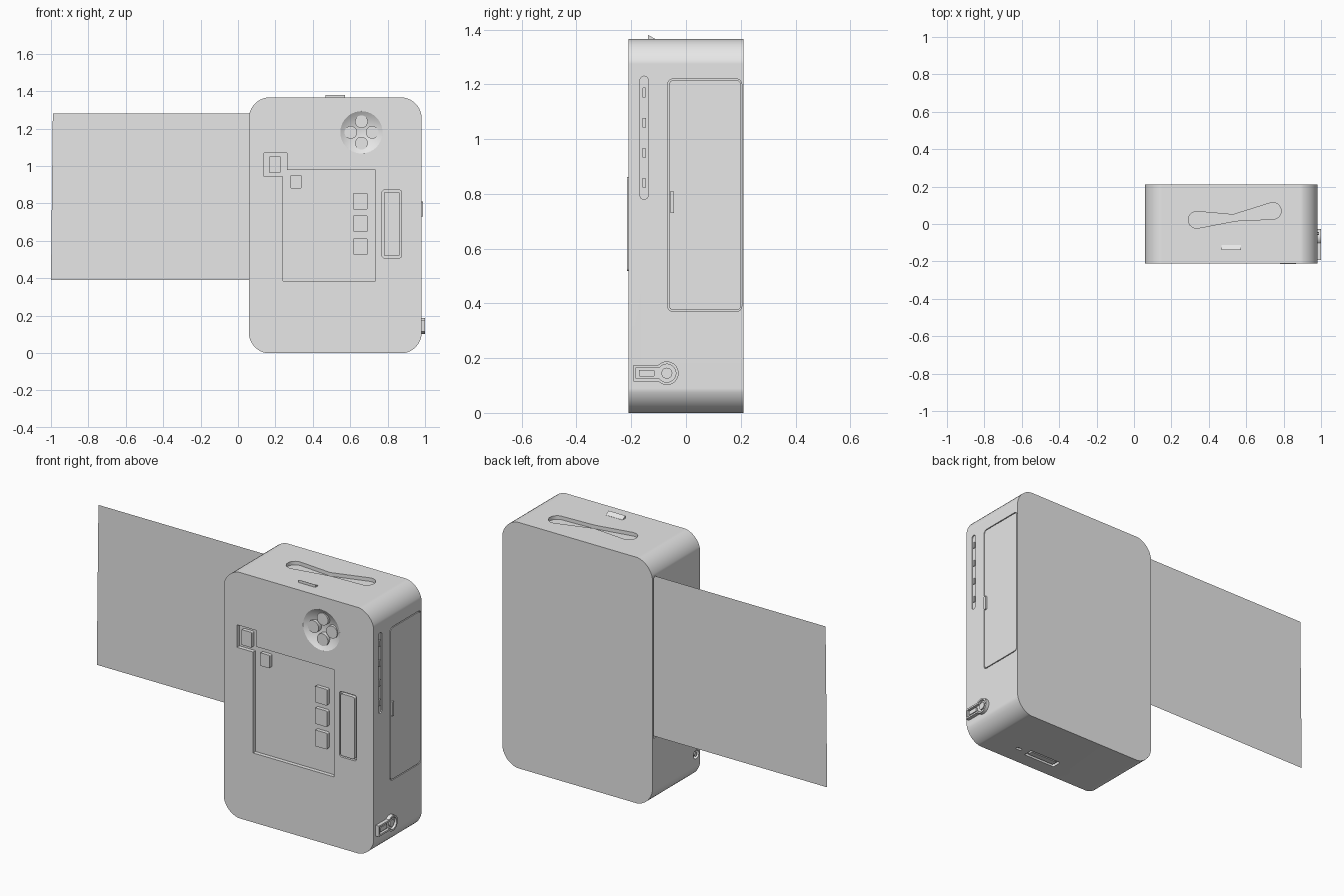
import bpy, bmesh, math
from mathutils import Vector

cube = bpy.data.objects.get("Cube")
if cube:
    bpy.data.objects.remove(cube, do_unlink=True)

GREY = (0.8, 0.8, 0.8, 1.0)
mat = bpy.data.materials.new("light_grey")
mat.use_nodes = True
mat.diffuse_color = GREY
for node in mat.node_tree.nodes:
    if node.type == 'BSDF_PRINCIPLED':
        node.inputs["Base Color"].default_value = GREY

X0, X1, Y0, Y1, TOP = 0.06, 0.98, -0.21, 0.21, 1.365


# ---------- outlines ----------
def rrect(a0, a1, b0, b1, r=0.01, n=4, flat=0.0):
    """Rounded rectangle; flat pulls each corner arc towards its chord."""
    pts = []
    for ca, cb, start in ((a1 - r, b1 - r, 0), (a0 + r, b1 - r, 90),
                          (a0 + r, b0 + r, 180), (a1 - r, b0 + r, 270)):
        arc = [Vector((ca + r * math.cos(math.radians(start + 90 * i / n)),
                       cb + r * math.sin(math.radians(start + 90 * i / n)))) for i in range(n + 1)]
        pts += [p.lerp(arc[0].lerp(arc[-1], i / n), flat) for i, p in enumerate(arc)]
    return pts


def circle(a, b, r, n=28, start=0, sweep=360):
    count = n if sweep == 360 else n + 1
    return [(a + r * math.cos(math.radians(start + sweep * i / n)),
             b + r * math.sin(math.radians(start + sweep * i / n))) for i in range(count)]


def keyhole(grow):
    r, half = 0.043 + grow, 0.03 + grow
    ang = 180 - math.degrees(math.asin(half / r))
    end = -0.192 - grow
    return circle(-0.07, 0.145, r, 24, -ang, 2 * ang) + [(end, 0.145 + half), (end, 0.145 - half)]


# ---------- solids ----------
def finish(name, bm):
    mesh = bpy.data.meshes.new(name)
    bmesh.ops.recalc_face_normals(bm, faces=bm.faces)
    bm.to_mesh(mesh)
    bm.free()
    mesh.materials.append(mat)
    ob = bpy.data.objects.new(name, mesh)
    bpy.context.collection.objects.link(ob)
    return ob


def prism(name, outline, axis, start, end, taper=0.0):
    """Extrude a 2D outline along an axis; taper slopes the walls inwards at the end."""
    place = {'x': lambda a, b, c: (c, a, b), 'y': lambda a, b, c: (a, c, b),
             'z': lambda a, b, c: (a, b, c)}[axis]
    bm = bmesh.new()
    base = bm.faces.new([bm.verts.new(place(p[0], p[1], start)) for p in outline])
    moved = bmesh.ops.extrude_face_region(bm, geom=[base], use_keep_orig=True)['geom']
    cap = [g for g in moved if isinstance(g, bmesh.types.BMFace)][0]
    k = 'xyz'.index(axis)
    for v in cap.verts:
        v.co[k] = end
    bmesh.ops.recalc_face_normals(bm, faces=bm.faces)
    if taper:
        step = taper if end > start else -taper
        rim = list(cap.verts)
        bmesh.ops.inset_region(bm, faces=[cap], thickness=taper)
        for v in rim:
            if v not in cap.verts[:]:
                v.co[k] = end - step
    return finish(name, bm)


def activate(ob):
    bpy.ops.object.select_all(action='DESELECT')
    ob.select_set(True)
    bpy.context.view_layer.objects.active = ob


def cut(target, cutter):
    mod = target.modifiers.new("cut", 'BOOLEAN')
    mod.operation, mod.solver, mod.object = 'DIFFERENCE', 'EXACT', cutter
    activate(target)
    bpy.ops.object.modifier_apply(modifier=mod.name)
    bpy.data.objects.remove(cutter, do_unlink=True)


parts = []


def part(*args, **kw):
    parts.append(prism(*args, **kw))
    return parts[-1]


# ---------- body ----------
body = part("body", rrect(X0, X1, 0, TOP, 0.09, 8, 0.25), 'y', Y0, Y1)

# sunken screen with its corner button bay
screen = [(0.24, 0.385), (0.735, 0.385), (0.735, 0.98), (0.262, 0.98),
          (0.262, 1.07), (0.14, 1.07), (0.14, 0.945), (0.24, 0.945)]
cut(body, prism("screen_cutter", screen, 'y', Y0 - 0.01, Y0 + 0.022, taper=0.01))

# round dish behind the control pad
bm = bmesh.new()
bmesh.ops.create_uvsphere(bm, u_segments=64, v_segments=48, radius=0.2)
bmesh.ops.translate(bm, verts=bm.verts, vec=(0.66, Y0 - 0.165, 1.18))
cut(body, finish("dish_cutter", bm))

# front bar recess
cut(body, prism("bar_cutter", rrect(0.77, 0.875, 0.508, 0.872, 0.014), 'y', Y0 - 0.01, Y0 + 0.015))

# bow-tie recess in the top
bow = (circle(0.335, 0.022, 0.045, 10, 85, 190) + [(0.52, 0.012), (0.56, 0.018)]
       + circle(0.742, 0.07, 0.045, 10, -80, 180) + [(0.53, 0.05)])
cut(body, prism("bow_cutter", bow, 'z', TOP + 0.01, TOP - 0.02, taper=0.006))

# side door seam, side slot, sheet slit, strap hole, bottom sockets
cut(body, prism("door_cutter", rrect(-0.067, 0.204, 0.37, 1.22, 0.02), 'x', X1 + 0.01, X1 - 0.006))
cut(body, prism("slot_cutter", rrect(-0.168, -0.138, 0.78, 1.23, 0.0145), 'x', X1 + 0.01, X1 - 0.006))
cut(body, prism("slit_cutter", rrect(0.18, 0.2, 0.38, 1.272, 0.004), 'x', X0 - 0.01, X0 + 0.02))
cut(body, prism("strap_cutter", circle(-0.175, 0.15, 0.024), 'x', X0 - 0.01, X0 + 0.02))
cut(body, prism("socket_cutter", rrect(0.45, 0.65, -0.128, -0.072, 0.008), 'z', -0.01, 0.015))
cut(body, prism("pin_cutter", rrect(0.695, 0.73, -0.109, -0.091, 0.008), 'z', -0.01, 0.012))

# ---------- front controls ----------
buttons = {"corner": (0.165, 0.23, 0.965, 1.05), "menu": (0.28, 0.34, 0.88, 0.952),
           "upper": (0.617, 0.692, 0.767, 0.857), "middle": (0.617, 0.692, 0.648, 0.737),
           "lower": (0.617, 0.692, 0.524, 0.614)}
for label, box in buttons.items():
    part(label + "_button", rrect(*box, 0.006), 'y', Y0 + 0.03, Y0 + 0.002, taper=0.003)

for label, dx, dz in (("up", 0, 0.057), ("down", 0, -0.058), ("left", 0.057, 0), ("right", -0.057, 0)):
    part("pad_button_" + label, circle(0.66 + dx, 1.18 + dz, 0.034), 'y',
         Y0 + 0.05, Y0 + 0.008, taper=0.003)

part("front_bar", rrect(0.78, 0.865, 0.518, 0.862, 0.01), 'y', Y0 + 0.02, Y0 - 0.005, taper=0.003)

# ---------- top catch: a small wedge ----------
part("top_catch", [(-0.138, TOP - 0.01), (-0.112, TOP - 0.01), (-0.112, TOP + 0.001),
                   (-0.138, TOP + 0.015)], 'x', 0.468, 0.572)

# ---------- right-hand side fittings ----------
part("side_door", rrect(-0.062, 0.2, 0.375, 1.215, 0.016), 'x', X1 - 0.01, X1)
part("door_tab", rrect(-0.058, -0.044, 0.73, 0.81, 0.003), 'x', X1 - 0.005, X1 + 0.01)
for i, z in enumerate((0.84, 0.95, 1.06, 1.17)):
    part("slot_key_%d" % (i + 1), rrect(-0.16, -0.146, z - 0.018, z + 0.018, 0.004), 'x', X1 - 0.01, X1)

cover = part("port_cover", keyhole(0.0), 'x', X1 - 0.005, 1.0)
cut(cover, prism("port_cutter", keyhole(-0.01), 'x', 1.01, X1 + 0.006))
part("port_plug", rrect(-0.172, -0.115, 0.133, 0.157, 0.004), 'x', X1, 0.995)
part("port_stud", circle(-0.07, 0.145, 0.02), 'x', X1, 0.995)

# ---------- strap pin and bottom connector ----------
part("strap_pin", circle(-0.175, 0.15, 0.011, 16), 'x', X0 + 0.025, X0 + 0.002)
part("bottom_connector", rrect(0.465, 0.635, -0.116, -0.084, 0.004), 'z', 0.02, 0.003)

# ---------- flat sheet coming out of the side ----------
bm = bmesh.new()
bm.faces.new([bm.verts.new((x, 0.19, z)) for x, z in
              ((-1.0, 0.39), (0.075, 0.39), (0.075, 1.28), (-0.99, 1.28))])
sheet = finish("sheet", bm)

# ---------- shading ----------
for ob in parts:
    activate(ob)
    bpy.ops.object.shade_smooth_by_angle(angle=math.radians(28))
    weighted = ob.modifiers.new("weighted_normals", 'WEIGHTED_NORMAL')
    weighted.keep_sharp = True
